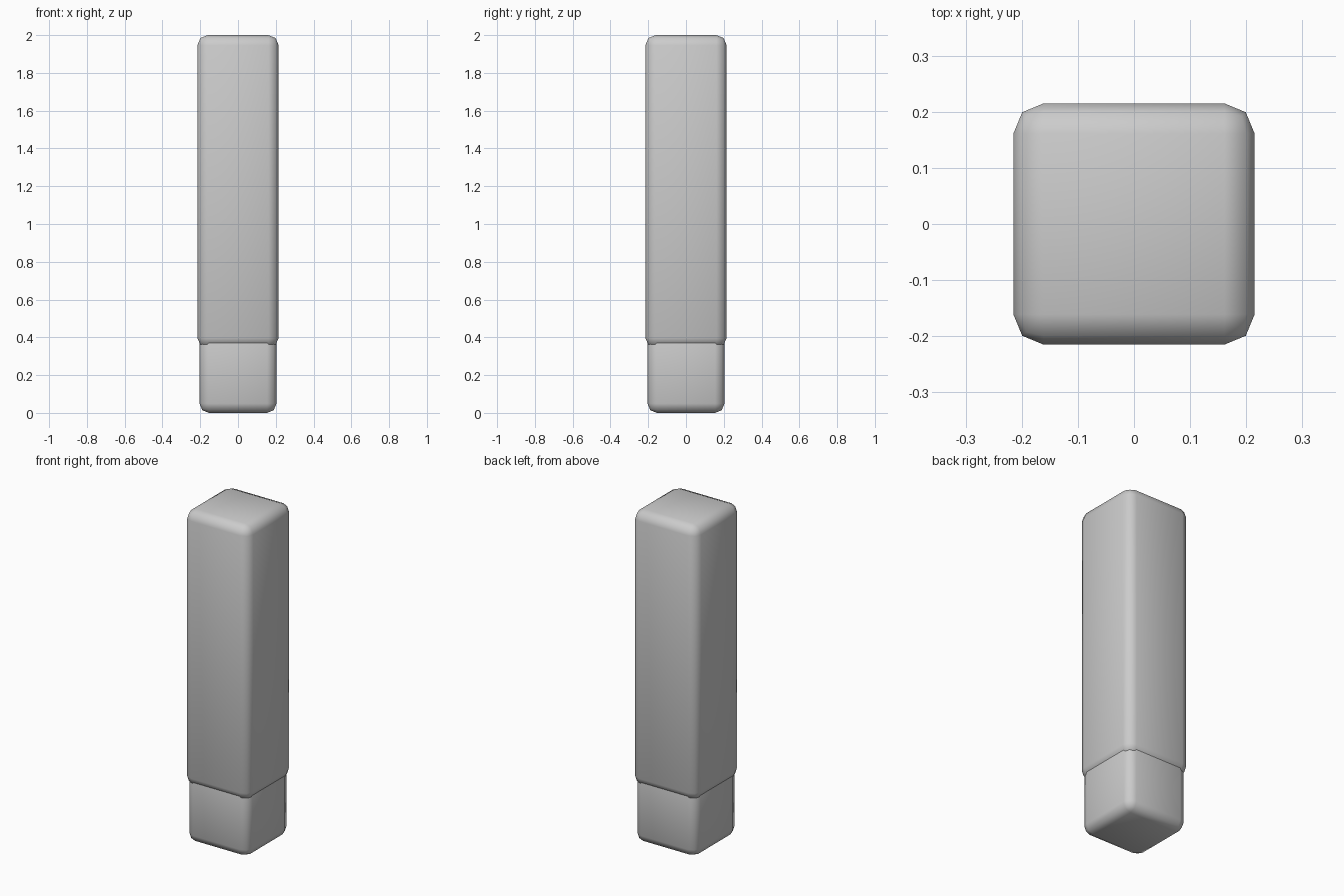
import bpy, math

if "Cube" in bpy.data.objects:
    bpy.data.objects.remove(bpy.data.objects["Cube"])

def rounded_block(name, half, z0, z1, bevel):
    bpy.ops.mesh.primitive_cube_add(size=1, location=(0, 0, (z0 + z1) / 2))
    ob = bpy.context.object
    ob.name = name
    ob.scale = (half * 2, half * 2, z1 - z0)
    bpy.ops.object.transform_apply(location=False, rotation=False, scale=True)
    m = ob.modifiers.new("rounding", 'BEVEL')
    m.width = bevel
    m.segments = 2
    m.limit_method = 'NONE'
    bpy.ops.object.modifier_apply(modifier=m.name)
    bpy.ops.object.shade_smooth_by_angle(angle=math.radians(60))
    return ob

# Lower base, its top hidden inside the sleeve
rounded_block("base", 0.204, 0.0, 0.5, 0.05)

# Slightly wider tall upper body
rounded_block("upper_body", 0.215, 0.343, 2.0, 0.054)
